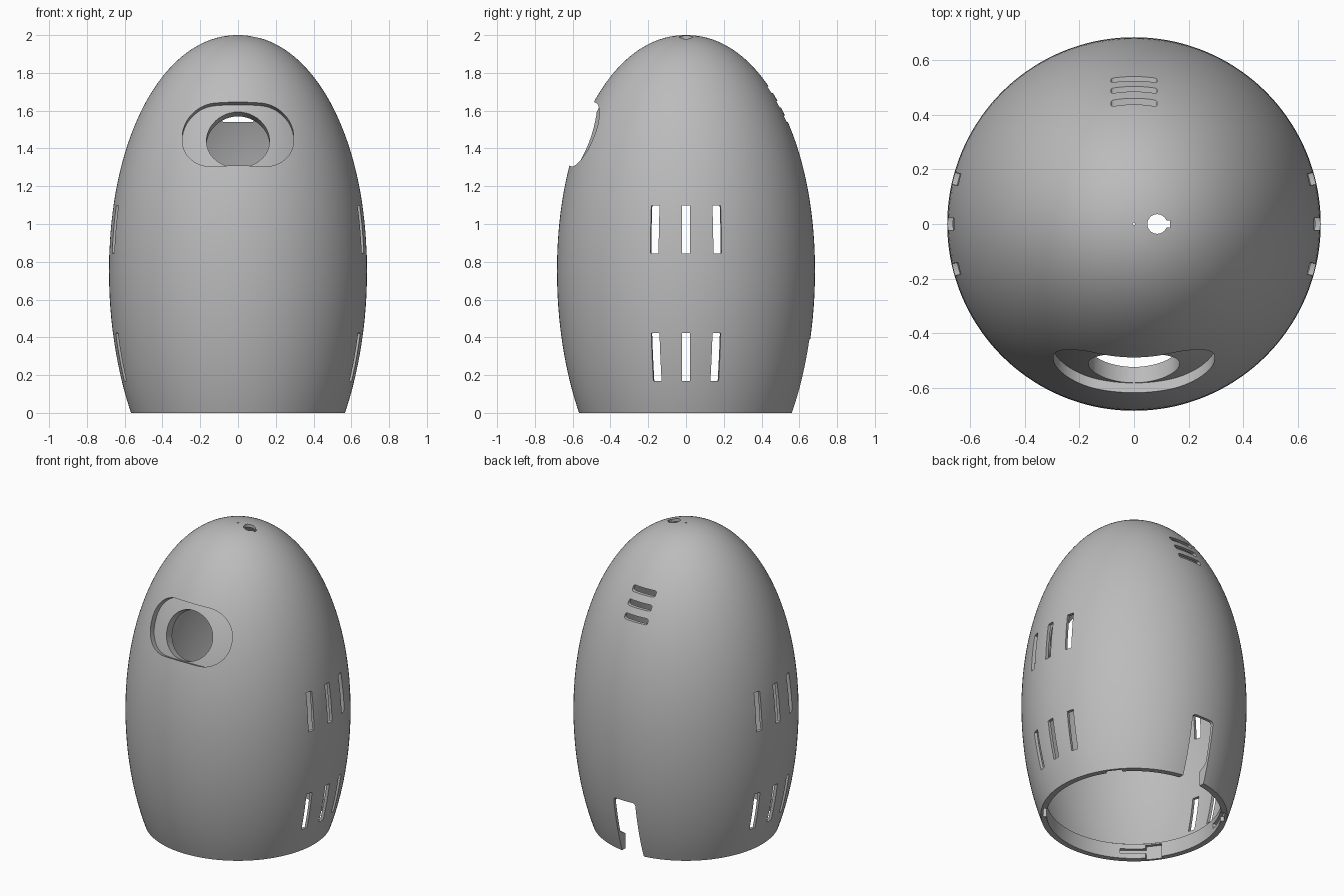
import bpy, bmesh, math
from mathutils import Matrix, Vector

if "Cube" in bpy.data.objects:
    bpy.data.objects.remove(bpy.data.objects["Cube"])

R, MID, TOP, LOW = 0.683, 0.75, 1.25, 1.34
SEG = 144


def egg(d=0.0, z_min=0.0):
    """Half outline of the egg, bottom to apex, moved inwards by d."""
    pts = []
    for i in range(-16, 41):
        if i < 0:
            n, b, a = 2.0, LOW, i / 16 * math.asin(MID / LOW)
        else:
            n, b, a = 2.07, TOP, i / 40 * math.pi / 2
        c, s = max(math.cos(a), 0.0), math.sin(a)
        if i == 40:
            c = 0.0
        r = R * c ** (2 / n)
        h = math.copysign(b * abs(s) ** (2 / n), s)
        nrm = Vector((r ** (n - 1) / R ** n,
                      math.copysign(abs(h) ** (n - 1) / b ** n, h))).normalized()
        r, z = r - d * nrm.x, MID + h - d * nrm.y
        if z >= z_min - 1e-6:
            pts.append((max(r, 0.0), z))
    return pts


def new_object(name, bm):
    bmesh.ops.recalc_face_normals(bm, faces=bm.faces)
    me = bpy.data.meshes.new(name)
    bm.to_mesh(me)
    bm.free()
    ob = bpy.data.objects.new(name, me)
    bpy.context.collection.objects.link(ob)
    return ob


def lathe(name, pts):
    """Closed solid of revolution from an outline that ends at the apex."""
    bm = bmesh.new()
    rings = [[bm.verts.new((r * math.cos(2 * math.pi * k / SEG),
                            r * math.sin(2 * math.pi * k / SEG), z))
              for k in range(SEG)] for r, z in pts[:-1]]
    apex = bm.verts.new((0, 0, pts[-1][1]))
    bm.faces.new(rings[0])
    for k in range(SEG):
        j = (k + 1) % SEG
        for a, b in zip(rings, rings[1:]):
            bm.faces.new((a[k], a[j], b[j], b[k]))
        bm.faces.new((rings[-1][k], rings[-1][j], apex))
    return new_object(name, bm)


def rounded(w, h, r, seg=6):
    """Rounded rectangle with half sizes w and h."""
    pts = []
    for q, (sx, sy) in enumerate(((1, 1), (-1, 1), (-1, -1), (1, -1))):
        for i in range(seg + 1):
            a = (q + i / seg) * math.pi / 2
            pts.append((sx * (w - r) + r * math.cos(a), sy * (h - r) + r * math.sin(a)))
    return pts


def oval(w, h, seg=48):
    return [(w * math.cos(2 * math.pi * i / seg), h * math.sin(2 * math.pi * i / seg))
            for i in range(seg)]


def prism(name, outline, origin, out, up, d0, d1):
    """Outline extruded along 'out' from d0 to d1."""
    out, up = Vector(out).normalized(), Vector(up).normalized()
    m = Matrix((up.cross(out), up, out)).transposed()
    o = Vector(origin)
    bm = bmesh.new()
    a, b = [[bm.verts.new(o + m @ Vector((x, y, d))) for x, y in outline] for d in (d0, d1)]
    bm.faces.new(a)
    bm.faces.new(b)
    for i in range(len(a)):
        j = (i + 1) % len(a)
        bm.faces.new((a[i], a[j], b[j], b[i]))
    return new_object(name, bm)


def cut(target, cutter):
    mod = target.modifiers.new("cut", 'BOOLEAN')
    mod.operation, mod.solver, mod.object = 'DIFFERENCE', 'EXACT', cutter
    bpy.context.view_layer.objects.active = target
    bpy.ops.object.modifier_apply(modifier=mod.name)
    bpy.data.objects.remove(cutter, do_unlink=True)


# Frame of the tilted front opening
T = math.radians(22)
C = Vector((0, -0.5525, 1.4775))
OUT = Vector((0, -math.cos(T), math.sin(T)))
UP = Vector((0, math.sin(T), math.cos(T)))

# Hollow inside: thin wall, thicker bottom rim, thick pad behind the front opening
shell = lathe("egg_shell", egg())
cavity = lathe("cavity", [(0.53, -0.1), (0.53, 0.1)] + egg(0.02, 0.1))
pad = prism("pad", rounded(0.335, 0.22, 0.18, 10), C, OUT, UP, -0.35, 0.3)
cut(pad, lathe("pad_back", egg(0.1, 0.3)))
cut(cavity, pad)
cut(shell, cavity)

# Sunken oval front panel with a round hole
recess = prism("recess", rounded(0.295, 0.18, 0.17, 14), C, OUT, UP, -0.3, 0.3)
cut(recess, lathe("recess_floor", egg(0.038, 0.3)))
cut(shell, recess)
cut(shell, prism("round_hole", oval(0.167, 0.157), C - UP * 0.02, OUT, UP, -0.3, 0.3))

# Three vents high on the back
for z in (1.557, 1.634, 1.711):
    cut(shell, prism("back_vent", rounded(0.085, 0.0175, 0.012, 4),
                     (0, 0, z), (0, 1, 0), (0, 0, 1), 0.2, 0.8))

# Two rows of three upright slots, through both sides
for z in (0.972, 0.295):
    for deg in (-14.2, 0, 14.2):
        a = math.radians(deg)
        cut(shell, prism("side_slot", rounded(0.0225, 0.127, 0.003, 2), (0, 0, z),
                         (math.cos(a), math.sin(a), 0), (0, 0, 1), -0.8, 0.8))

# Cable notch at the bottom of the back
cut(shell, prism("back_notch", rounded(0.08, 0.245, 0.02), (0, 0, 0.145),
                 (0, 1, 0), (0, 0, 1), 0.3, 0.8))

# Keyed hole and pinhole on top
cut(shell, prism("top_hole", oval(0.036, 0.036, 32), (0.085, 0, 0), (0, 0, 1), (0, 1, 0), 1.7, 2.1))
cut(shell, prism("top_key", rounded(0.025, 0.013, 0.002, 2), (0.107, 0, 0),
                 (0, 0, 1), (0, 1, 0), 1.7, 2.1))
cut(shell, prism("pinhole", oval(0.005, 0.005, 12), (0, 0, 0), (0, 0, 1), (0, 1, 0), 1.7, 2.1))

# L-shaped locking grooves inside the bottom rim
for deg in (37, 143, 217, 323):
    for turn, w, z, h in ((0, 0.05, 0.04, 0.05), (13, 0.085, 0.05, 0.016)):
        a = math.radians(deg + turn)
        cut(shell, prism("rim_groove", rounded(w, h, 0.002, 2), (0, 0, z),
                         (math.cos(a), math.sin(a), 0), (0, 0, 1), 0.45, 0.55))

# Plain grey finish, smooth with crisp cut edges
mat = bpy.data.materials.new("plain_grey")
mat.diffuse_color = (0.5, 0.5, 0.5, 1)
mat.use_nodes = True
mat.node_tree.nodes["Principled BSDF"].inputs["Base Color"].default_value = mat.diffuse_color
shell.data.materials.clear()
shell.data.materials.append(mat)
for p in shell.data.polygons:
    p.material_index = 0
bpy.ops.object.select_all(action='DESELECT')
shell.select_set(True)
bpy.context.view_layer.objects.active = shell
bpy.ops.object.shade_smooth_by_angle(angle=math.radians(30))
